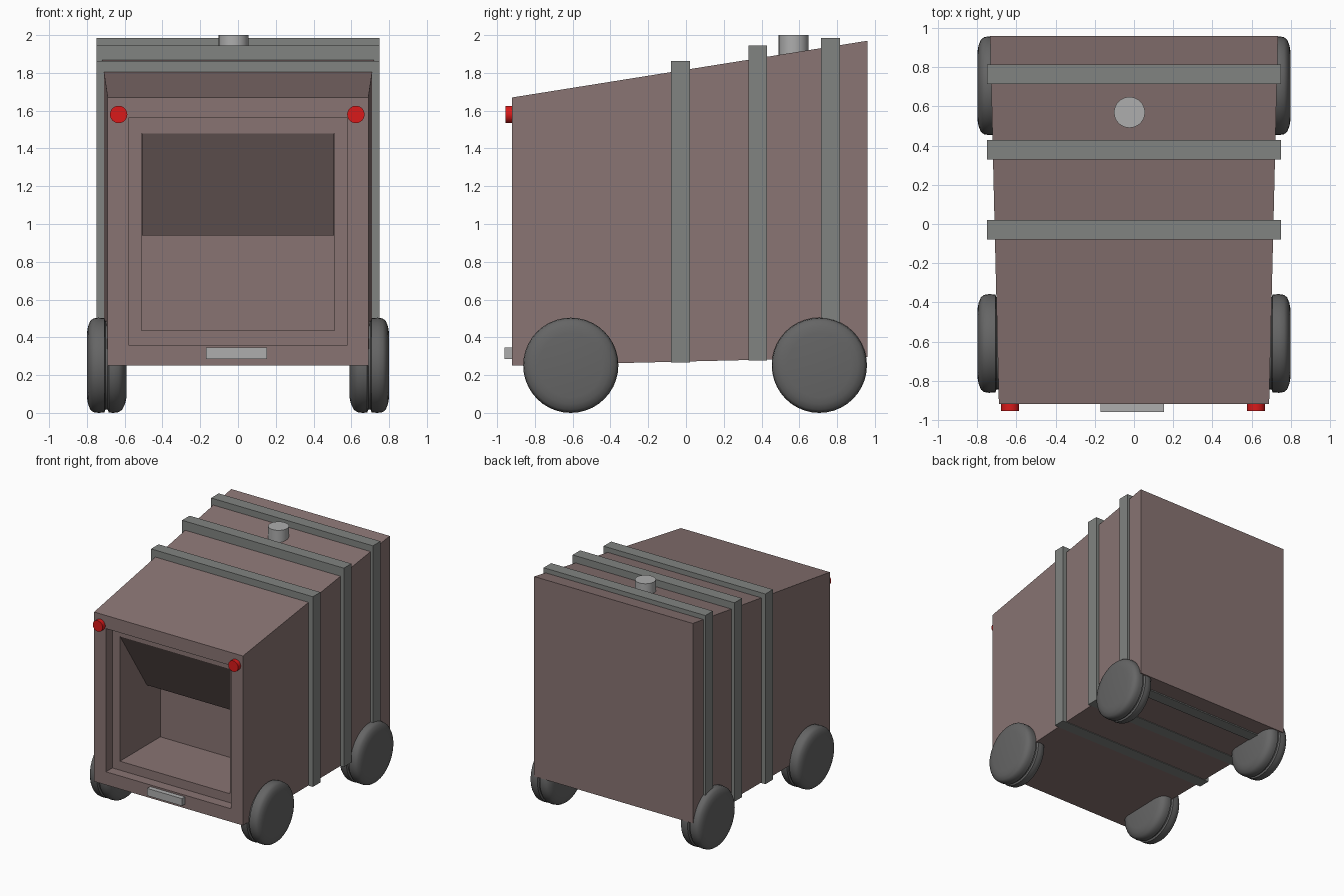
import bpy, bmesh, math
from mathutils import Matrix

if "Cube" in bpy.data.objects:
    bpy.data.objects.remove(bpy.data.objects["Cube"])


def material(name, rgb):
    m = bpy.data.materials.new(name)
    m.diffuse_color = (*rgb, 1)
    m.use_nodes = True
    m.node_tree.nodes["Principled BSDF"].inputs["Base Color"].default_value = m.diffuse_color
    return m


BODY = material("dusty_brown", (0.25, 0.175, 0.17))
RIB = material("mid_grey", (0.22, 0.23, 0.22))
LIGHT = material("pale_grey", (0.42, 0.42, 0.42))
RUBBER = material("dark_grey", (0.13, 0.13, 0.13))
RED = material("red", (0.7, 0.01, 0.01))


def finish(name, bm, mat, smooth=False):
    bmesh.ops.recalc_face_normals(bm, faces=bm.faces)
    me = bpy.data.meshes.new(name)
    bm.to_mesh(me)
    bm.free()
    me.materials.append(mat)
    ob = bpy.data.objects.new(name, me)
    bpy.context.collection.objects.link(ob)
    if smooth:
        bpy.ops.object.select_all(action='DESELECT')
        ob.select_set(True)
        bpy.context.view_layer.objects.active = ob
        bpy.ops.object.shade_smooth_by_angle(angle=math.radians(40))
    return ob


def box(name, x0, x1, y0, y1, z0, z1, mat):
    bm = bmesh.new()
    bmesh.ops.create_cube(bm, size=1)
    for v in bm.verts:
        v.co = ((x0 + x1) / 2 + v.co.x * (x1 - x0),
                (y0 + y1) / 2 + v.co.y * (y1 - y0),
                (z0 + z1) / 2 + v.co.z * (z1 - z0))
    return finish(name, bm, mat)


def cylinder(name, centre, r, depth, rot, mat):
    bm = bmesh.new()
    bmesh.ops.create_cone(bm, cap_ends=True, segments=32, radius1=r, radius2=r,
                          depth=depth, matrix=Matrix.Translation(centre) @ rot)
    return finish(name, bm, mat, True)


# Tapered body with stepped front opening: rings of (half width, y, z low, z high)
rings = [(0.735, 0.96, 0.295, 1.97),
         (0.69, -0.92, 0.25, 1.67),
         (0.58, -0.92, 0.36, 1.56),
         (0.58, -0.835, 0.36, 1.56),
         (0.51, -0.835, 0.435, 1.48),
         (0.51, -0.30, 0.435, 1.48)]
bm = bmesh.new()
loops = [[bm.verts.new(p) for p in ((-w, y, a), (w, y, a), (w, y, b), (-w, y, b))]
         for w, y, a, b in rings]
for p, q in zip(loops, loops[1:]):
    for i in range(4):
        j = (i + 1) % 4
        bm.faces.new((p[i], p[j], q[j], q[i]))
bm.faces.new(loops[0])
bm.faces.new(loops[-1])
finish("body", bm, BODY)

# Flap hinged at the top of the opening, swung inwards
bm = bmesh.new()
profile = [(-0.835, 1.48), (-0.48, 0.938), (-0.468, 0.946), (-0.818, 1.48)]
ends = [[bm.verts.new((x, y, z)) for y, z in profile] for x in (-0.508, 0.508)]
for e in ends:
    bm.faces.new(e)
for i in range(4):
    j = (i + 1) % 4
    bm.faces.new((ends[0][i], ends[0][j], ends[1][j], ends[1][i]))
finish("flap", bm, BODY)

# Reinforcing ribs around the body
for n, (y, z0, z1) in enumerate([(-0.03, 0.268, 1.862), (0.38, 0.278, 1.945), (0.765, 0.282, 1.985)]):
    box(f"rib_{n + 1}", -0.75, 0.75, y - 0.05, y + 0.05, z0, z1, RIB)

# Roof pipe and front handle
cylinder("roof_pipe", (-0.023, 0.57, 1.925), 0.079, 0.15, Matrix.Identity(4), LIGHT)
box("handle", -0.17, 0.153, -0.96, -0.915, 0.285, 0.346, LIGHT)

# Front lamps
for side, x in (("left", -0.632), ("right", 0.624)):
    cylinder(f"lamp_{side}", (x, -0.935, 1.58), 0.046, 0.04,
             Matrix.Rotation(math.pi / 2, 4, 'X'), RED)

# Wheels: revolved profile (radius, x) with rounded shoulders and a centre groove
tyre = [(0, 0.59), (0.17, 0.59), (0.205, 0.598), (0.235, 0.613), (0.248, 0.632),
        (0.252, 0.66), (0.25, 0.684), (0.235, 0.69), (0.235, 0.702), (0.25, 0.708),
        (0.252, 0.74), (0.248, 0.766), (0.235, 0.782), (0.205, 0.794), (0.17, 0.8), (0, 0.8)]
for end, y in (("front", -0.61), ("rear", 0.706)):
    for side, s in (("left", -1), ("right", 1)):
        bm = bmesh.new()
        vs = [bm.verts.new((s * x, y, 0.252 + r)) for r, x in tyre]
        es = [bm.edges.new(pair) for pair in zip(vs, vs[1:])]
        bmesh.ops.spin(bm, geom=vs + es, cent=(0, y, 0.252), axis=(1, 0, 0),
                       angle=2 * math.pi, steps=40)
        bmesh.ops.remove_doubles(bm, verts=bm.verts, dist=0.0005)
        finish(f"wheel_{end}_{side}", bm, RUBBER, True)
